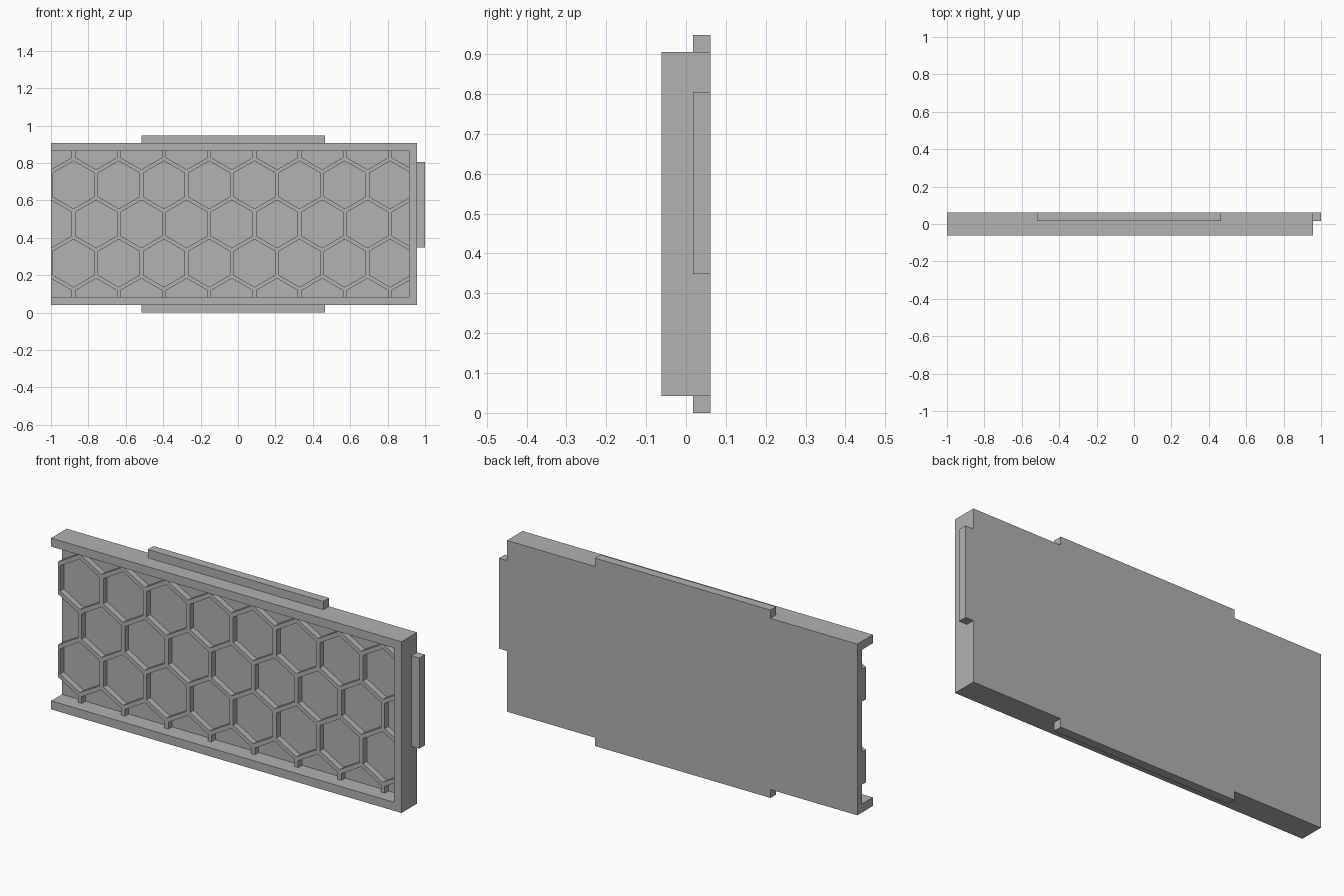
import bpy
import bmesh
from math import cos, sin, radians, sqrt
from mathutils import Vector

if "Cube" in bpy.data.objects:
    bpy.data.objects.remove(bpy.data.objects["Cube"], do_unlink=True)

grey = bpy.data.materials.new("plain grey")
grey.use_nodes = True
colour = (0.445, 0.445, 0.445, 1)
grey.diffuse_color = colour
grey.node_tree.nodes["Principled BSDF"].inputs["Base Color"].default_value = colour

# Main dimensions
LEFT, RIGHT = -1.0, 0.956
BOTTOM, TOP = 0.042, 0.906
FRONT, BACK = -0.062, 0.062
WALL = 0.043
PLATE_FRONT, RIDGE_FRONT = 0.024, -0.006
TAB_FRONT = 0.017
MID_Z = (BOTTOM + TOP) / 2


def finish(name, bm):
    bmesh.ops.recalc_face_normals(bm, faces=bm.faces)
    mesh = bpy.data.meshes.new(name)
    bm.to_mesh(mesh)
    bm.free()
    obj = bpy.data.objects.new(name, mesh)
    mesh.materials.append(grey)
    bpy.context.scene.collection.objects.link(obj)
    return obj


def box(name, x, y, z):
    bm = bmesh.new()
    bmesh.ops.create_cube(bm, size=1)
    for v in bm.verts:
        v.co = [lo + (c + 0.5) * (hi - lo) for c, (lo, hi) in zip(v.co, (x, y, z))]
    return finish(name, bm)


# Panel with a pocket open at the left end
panel = box("panel_frame", (LEFT, RIGHT), (FRONT, BACK), (BOTTOM, TOP))
pocket = box("pocket_cutter", (LEFT - WALL, RIGHT - WALL),
             (FRONT - WALL, PLATE_FRONT), (BOTTOM + WALL, TOP - WALL))
pocket.hide_render = True
cut = panel.modifiers.new("pocket", "BOOLEAN")
cut.operation = "DIFFERENCE"
cut.solver = "EXACT"
cut.object = pocket
bpy.context.view_layer.objects.active = panel
bpy.ops.object.modifier_apply(modifier=cut.name)
bpy.data.objects.remove(pocket, do_unlink=True)

# Joining tabs on the top, bottom and right-hand end
TAB_X = (-0.515, 0.465)
box("top_tab", TAB_X, (TAB_FRONT, BACK), (TOP, 2 * MID_Z))
box("bottom_tab", TAB_X, (TAB_FRONT, BACK), (0, BOTTOM))
box("end_tab", (RIGHT, 1.0), (TAB_FRONT, BACK), (0.348, 0.805))

# Honeycomb ridges: flat hexagonal rings, trimmed to the pocket, then extruded
PITCH, RIDGE = 0.2417, 0.021
FIRST_X = -0.879
bm = bmesh.new()


def hexagon(cx, cz, width):
    r = width / sqrt(3)
    return [bm.verts.new((cx + r * sin(radians(60 * i)), PLATE_FRONT,
                          cz + r * cos(radians(60 * i)))) for i in range(6)]


for row in range(-2, 3):
    cz = MID_Z + row * PITCH * sqrt(3) / 2
    shift = 0 if row % 2 else -PITCH / 2
    for col in range(-1, 10):
        cx = FIRST_X + shift + col * PITCH
        outer = hexagon(cx, cz, PITCH)
        inner = hexagon(cx, cz, PITCH - RIDGE)
        for i in range(6):
            j = (i + 1) % 6
            bm.faces.new((outer[i], outer[j], inner[j], inner[i]))
bmesh.ops.remove_doubles(bm, verts=bm.verts, dist=0.001)

for point, normal in (((LEFT, 0, 0), (-1, 0, 0)),
                      ((RIGHT - WALL, 0, 0), (1, 0, 0)),
                      ((0, 0, BOTTOM + WALL), (0, 0, -1)),
                      ((0, 0, TOP - WALL), (0, 0, 1))):
    bmesh.ops.bisect_plane(bm, geom=bm.verts[:] + bm.edges[:] + bm.faces[:],
                           plane_co=point, plane_no=normal, clear_outer=True)
raised = bmesh.ops.extrude_face_region(bm, geom=bm.faces[:], use_keep_orig=True)
bmesh.ops.translate(bm, vec=Vector((0, RIDGE_FRONT - PLATE_FRONT, 0)),
                    verts=[g for g in raised["geom"] if isinstance(g, bmesh.types.BMVert)])
# Remove the hidden faces against the back plate
hidden = [f for f in bm.faces if all(abs(v.co.y - PLATE_FRONT) < 1e-5 for v in f.verts)]
bmesh.ops.delete(bm, geom=hidden, context="FACES")
finish("honeycomb_ridges", bm)
